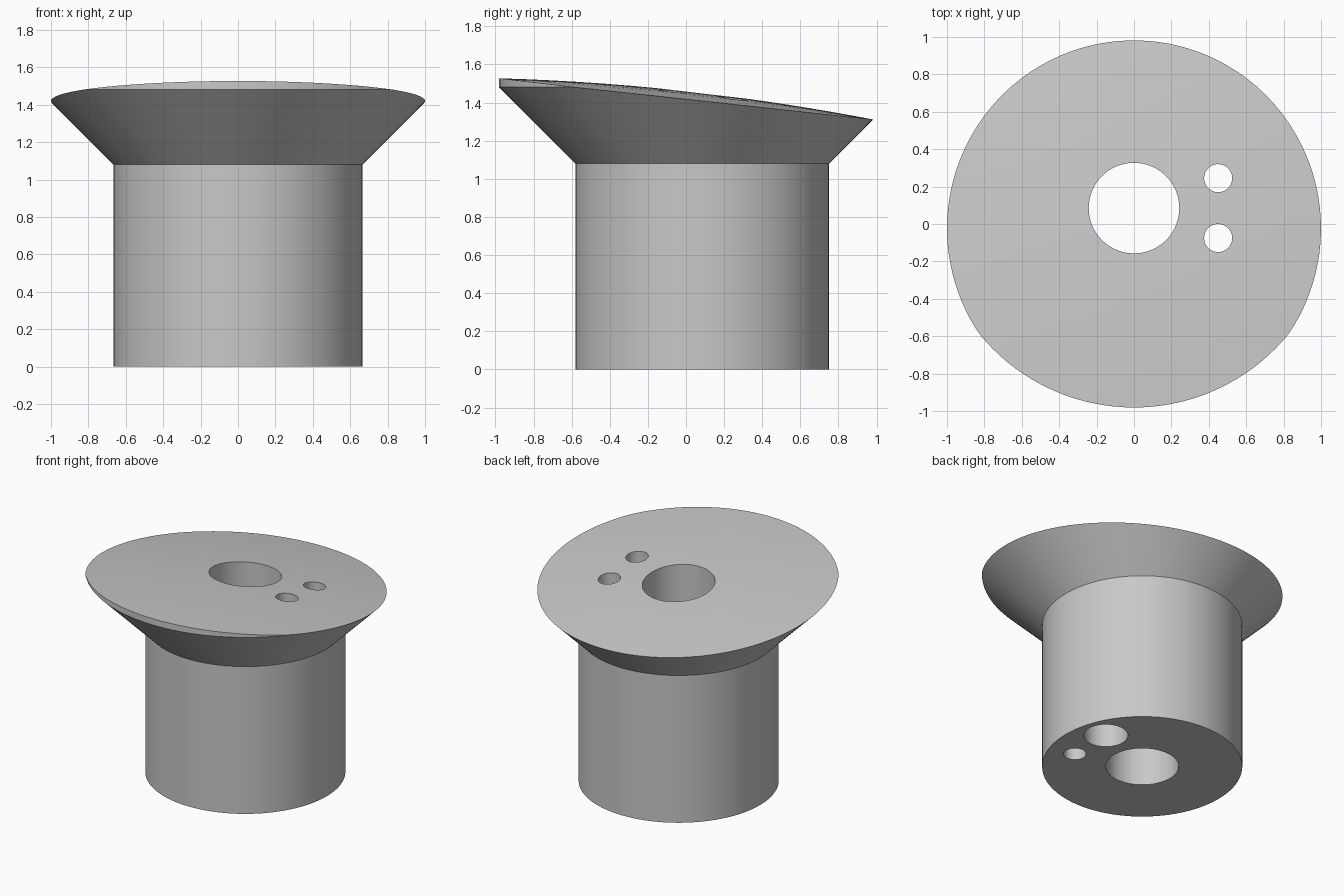
import bpy
import bmesh
from math import cos, sin, tau
from mathutils import Matrix

default = bpy.data.objects.get("Cube")
if default:
    bpy.data.objects.remove(default, do_unlink=True)

AXIS_Y = 0.085       # axis of the stem and main bore
STEM_R, STEM_H = 0.665, 1.08
RIM_R, BORE_R = 1.066, 0.242
SEGMENTS = 128

grey = bpy.data.materials.new("plain grey")
grey.use_nodes = True
colour = (0.58, 0.58, 0.58, 1)
grey.diffuse_color = colour
grey.node_tree.nodes["Principled BSDF"].inputs["Base Color"].default_value = colour


def top_height(r, a):
    """Height of the gently domed, backward sloping top."""
    x, y = r * cos(a), AXIS_Y + r * sin(a)
    return 1.46 - 0.11 * y - 0.042 * (x * x + y * y)


def cone_edge(a):
    """Radius where the 45 degree flare meets the top, limited by the rim."""
    low, high = STEM_R, RIM_R
    for _ in range(30):
        mid = (low + high) / 2
        if STEM_H + mid - STEM_R < top_height(mid, a):
            low = mid
        else:
            high = mid
    return low


def section(a):
    """Closed radial section of the body at one angle."""
    edge = cone_edge(a)
    points = [(BORE_R, 0), (STEM_R, 0), (STEM_R, STEM_H),
              (edge, STEM_H + edge - STEM_R)]
    for i in range(7):
        r = edge + (BORE_R - edge) * i / 6
        points.append((r, top_height(r, a)))
    return points


# Flared body with its central bore
bm = bmesh.new()
rings = []
for s in range(SEGMENTS):
    a = tau * s / SEGMENTS
    rings.append([bm.verts.new((r * cos(a), AXIS_Y + r * sin(a), z))
                  for r, z in section(a)])
count = len(rings[0])
for s in range(SEGMENTS):
    here, after = rings[s], rings[(s + 1) % SEGMENTS]
    for i in range(count):
        j = (i + 1) % count
        bm.faces.new((here[i], after[i], after[j], here[j]))
bmesh.ops.remove_doubles(bm, verts=bm.verts, dist=0.0005)
bmesh.ops.recalc_face_normals(bm, faces=bm.faces)
mesh = bpy.data.meshes.new("flared_body")
bm.to_mesh(mesh)
bm.free()
mesh.materials.append(grey)
body = bpy.data.objects.new("flared_body", mesh)
bpy.context.collection.objects.link(body)
bpy.context.view_layer.objects.active = body
body.select_set(True)


def drill(name, x, y, radius, bottom, top):
    """Cut one vertical round hole out of the body."""
    bm = bmesh.new()
    bmesh.ops.create_cone(bm, cap_ends=True, segments=48, radius1=radius,
                          radius2=radius, depth=top - bottom,
                          matrix=Matrix.Translation((x, y, (top + bottom) / 2)))
    data = bpy.data.meshes.new(name)
    bm.to_mesh(data)
    bm.free()
    data.materials.append(grey)
    cutter = bpy.data.objects.new(name, data)
    cutter.hide_render = True
    bpy.context.collection.objects.link(cutter)
    cut = body.modifiers.new(name, "BOOLEAN")
    cut.operation = "DIFFERENCE"
    cut.solver = "EXACT"
    cut.object = cutter
    bpy.ops.object.modifier_apply(modifier=name)
    bpy.data.objects.remove(cutter, do_unlink=True)


# Two side holes, the rear one widened from below
for label, offset in (("front_hole", -0.16), ("rear_hole", 0.16)):
    drill(label, 0.45, AXIS_Y + offset, 0.075, -0.2, 1.8)
drill("rear_counterbore", 0.45, AXIS_Y + 0.16, 0.147, -0.2, STEM_H)

bpy.ops.object.shade_smooth_by_angle(angle=0.5)
